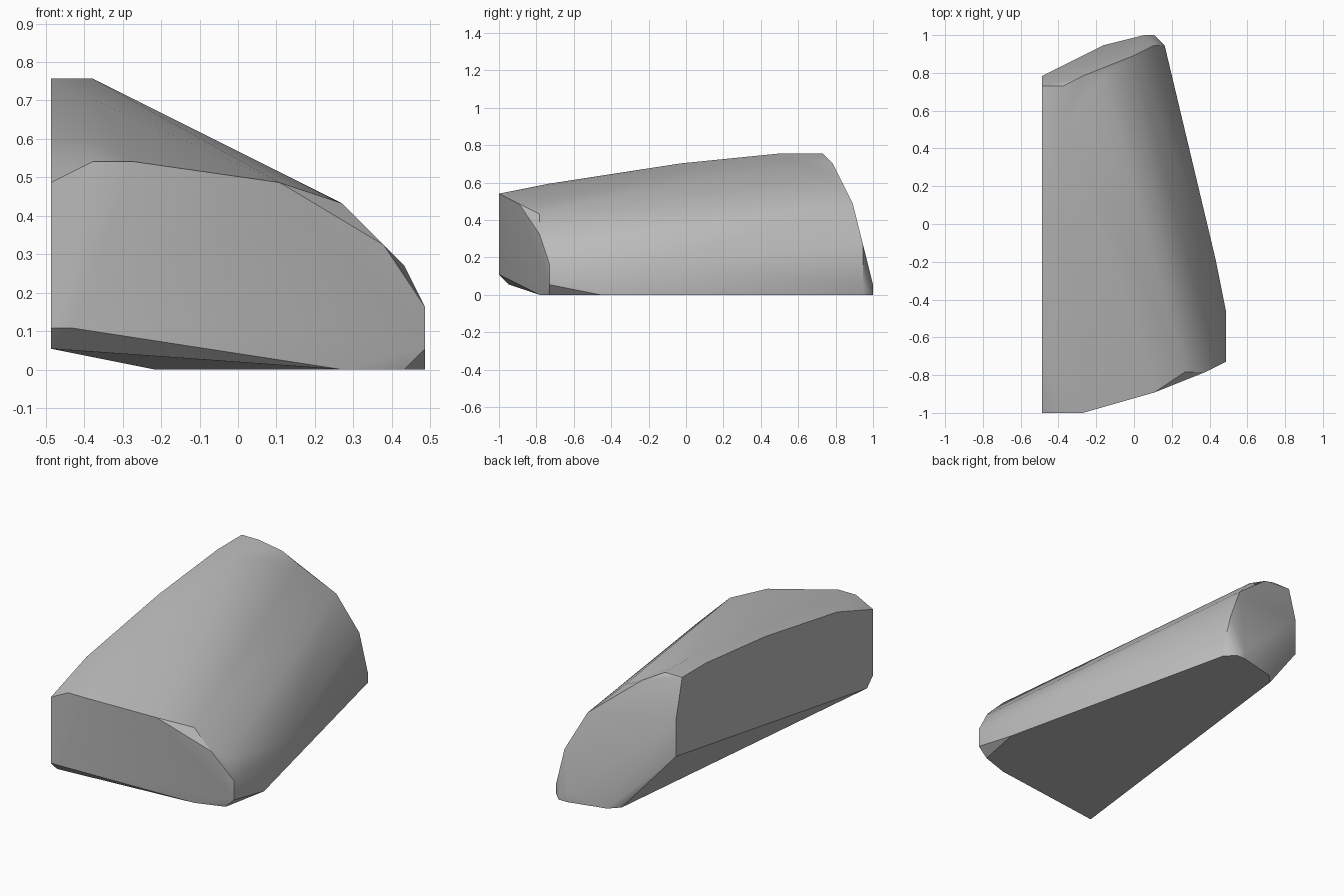
import bpy
import bmesh
from mathutils import Vector

default = bpy.data.objects.get("Cube")
if default:
    bpy.data.objects.remove(default, do_unlink=True)

# The block is chamfered on a regular grid, 37 steps long
STEP = 2 / 37
ORIGIN = Vector((0, -1, 0))

# Rim of the blunt front end
front_rim = [(-9, 0, 9), (-7, 0, 10), (-5, 0, 10), (2, 2, 9), (5, 4, 8), (7, 4, 6), (8, 5, 5),
             (9, 5, 3), (9, 5, 1), (8, 5, 0), (5, 4, 0), (-8, 0, 2), (-9, 0, 2), (-9, 1, 1)]
# Gently rising crest along the flat side
crest = [(-9, 6, 11), (-7, 5, 11), (-9, 18, 13), (-7, 18, 13), (-9, 28, 14), (-7, 28, 14)]
# Rounded outer side
outer_side = [(9, 10, 0), (9, 10, 2), (8, 15, 3)]
# Rim of the sloping back end
back_rim = [(-9, 32, 14), (-7, 32, 14), (-5, 33, 13), (-3, 33, 12), (0, 35, 9), (2, 36, 5),
            (3, 36, 1), (3, 36, 0), (2, 37, 0), (1, 37, 1), (1, 37, 0), (-3, 36, 0),
            (-4, 35, 0), (-9, 33, 6), (-9, 33, 10)]


def make_material(name, rgb):
    mat = bpy.data.materials.new(name)
    mat.use_nodes = True
    colour = (*rgb, 1)
    mat.diffuse_color = colour
    mat.node_tree.nodes["Principled BSDF"].inputs["Base Color"].default_value = colour
    return mat


def make_hull(name, grid_points, mat):
    """Wrap a convex shell around points given in grid steps."""
    bm = bmesh.new()
    for point in grid_points:
        bm.verts.new(ORIGIN + Vector(point) * STEP)
    result = bmesh.ops.convex_hull(bm, input=bm.verts)
    spare = {v for v in result["geom_interior"] + result["geom_unused"]
             if isinstance(v, bmesh.types.BMVert)}
    bmesh.ops.delete(bm, geom=list(spare), context="VERTS")
    bmesh.ops.dissolve_limit(bm, angle_limit=0.01, verts=bm.verts, edges=bm.edges)
    bmesh.ops.recalc_face_normals(bm, faces=bm.faces)
    mesh = bpy.data.meshes.new(name)
    bm.to_mesh(mesh)
    bm.free()
    mesh.materials.append(mat)
    obj = bpy.data.objects.new(name, mesh)
    bpy.context.collection.objects.link(obj)
    return obj


# Single solid block, softly shaded with crisp ends
grey = make_material("plain grey", (0.5, 0.5, 0.5))
block = make_hull("chamfered_block", front_rim + crest + outer_side + back_rim, grey)
bpy.ops.object.select_all(action="DESELECT")
block.select_set(True)
bpy.context.view_layer.objects.active = block
bpy.ops.object.shade_smooth_by_angle(angle=0.6)
